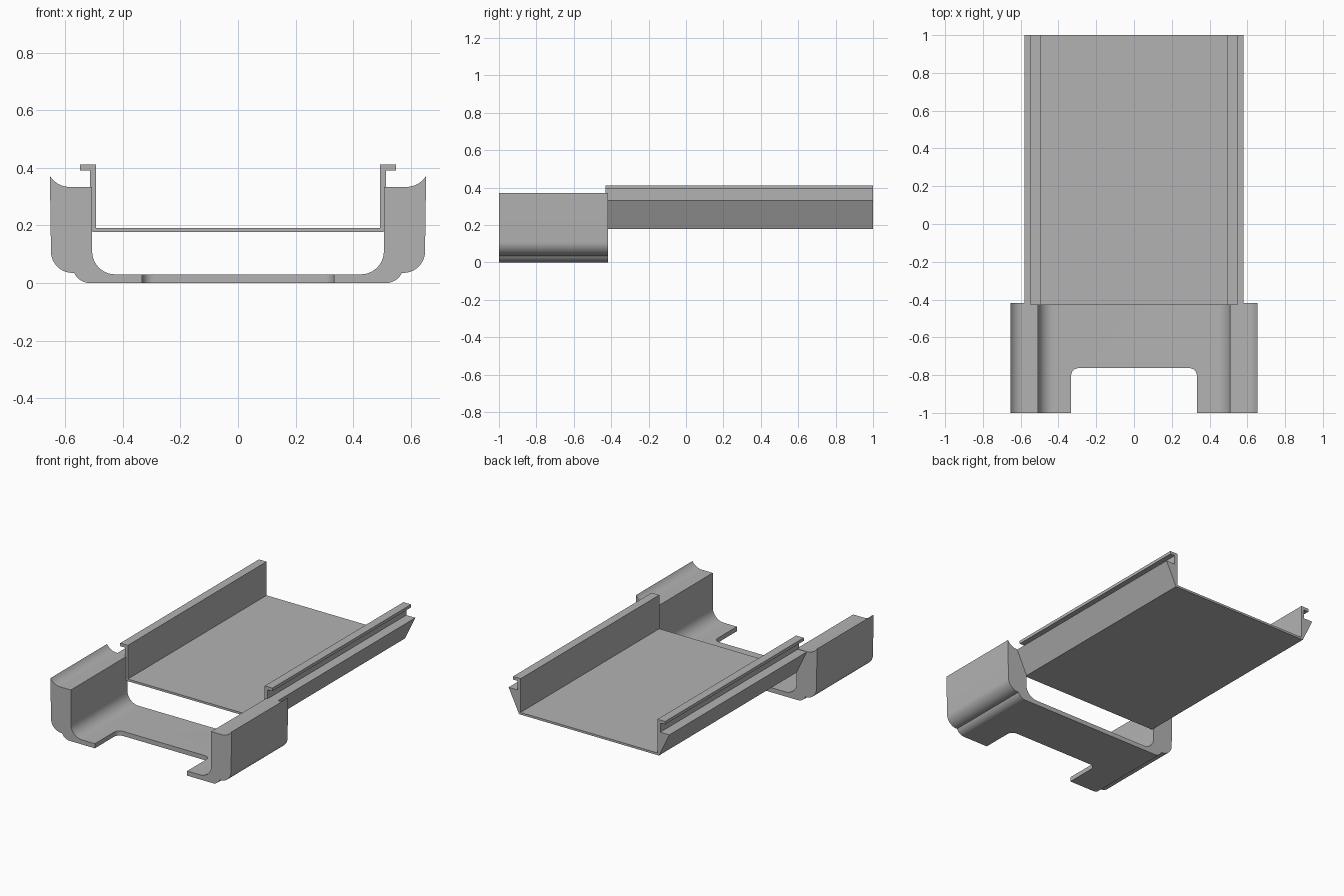
import bpy
import bmesh
from math import sin, cos, radians

if "Cube" in bpy.data.objects:
    bpy.data.objects.remove(bpy.data.objects["Cube"], do_unlink=True)

grey = bpy.data.materials.new("plain grey")
grey.use_nodes = True
colour = (0.45, 0.45, 0.45, 1)
grey.diffuse_color = colour
grey.node_tree.nodes["Principled BSDF"].inputs["Base Color"].default_value = colour


def arc(cx, cy, r, start, end, steps=10):
    """Points along a circular arc, angles in degrees."""
    angles = [radians(start + (end - start) * i / steps) for i in range(steps + 1)]
    return [(cx + r * cos(a), cy + r * sin(a)) for a in angles]


def mirrored(half):
    """Close a right-hand half profile with its mirror image."""
    return half + [(-x, z) for x, z in reversed(half)]


def prism(name, points, place, offset):
    """Extrude a closed outline; place maps 2D points into space."""
    bm = bmesh.new()
    face = bm.faces.new([bm.verts.new(place(*p)) for p in points])
    grown = bmesh.ops.extrude_face_region(bm, geom=[face])["geom"]
    verts = [v for v in grown if isinstance(v, bmesh.types.BMVert)]
    bmesh.ops.translate(bm, verts=verts, vec=offset)
    bmesh.ops.recalc_face_normals(bm, faces=bm.faces)
    mesh = bpy.data.meshes.new(name)
    bm.to_mesh(mesh)
    bm.free()
    mesh.materials.append(grey)
    obj = bpy.data.objects.new(name, mesh)
    bpy.context.collection.objects.link(obj)
    return obj


def smooth(obj):
    bpy.ops.object.select_all(action="DESELECT")
    obj.select_set(True)
    bpy.context.view_layer.objects.active = obj
    bpy.ops.object.shade_smooth_by_angle(angle=radians(30))


# Front cradle: U-shaped section with rounded corners and flared rims
cradle_half = (
    arc(0.515, 0.06, 0.06, -90, -24)
    + arc(0.575, 0.11, 0.075, -90, 0)
    + arc(0.585, 0.415, 0.081, -32, -90)
    + [(0.507, 0.334)]
    + arc(0.427, 0.11, 0.08, 0, -90)
)
cradle = prism("front_cradle", mirrored(cradle_half),
               lambda x, z: (x, -1, z), (0, 0.583, 0))

# Rounded notch in the front of the cradle floor
notch_half = [(0.333, -1.1)] + arc(0.293, -0.803, 0.04, 0, 90, 6)
notch = prism("notch_cutter", mirrored(notch_half),
              lambda x, y: (x, y, -0.1), (0, 0, 0.25))
notch.hide_render = True
notch.hide_viewport = True
cut = cradle.modifiers.new("notch", "BOOLEAN")
cut.operation = "DIFFERENCE"
cut.solver = "EXACT"
cut.object = notch
bpy.context.view_layer.objects.active = cradle
cradle.select_set(True)
bpy.ops.object.modifier_apply(modifier="notch")
bpy.data.objects.remove(notch, do_unlink=True)
smooth(cradle)

# Long tray: thin floor, sloped flanks, side walls and outward lips
tray_half = [
    (0.505, 0.177), (0.58, 0.332), (0.515, 0.332), (0.515, 0.391),
    (0.549, 0.391), (0.549, 0.411), (0.494, 0.411), (0.494, 0.191),
]
prism("long_tray", mirrored(tray_half),
      lambda x, z: (x, -0.43, z), (0, 1.43, 0))
